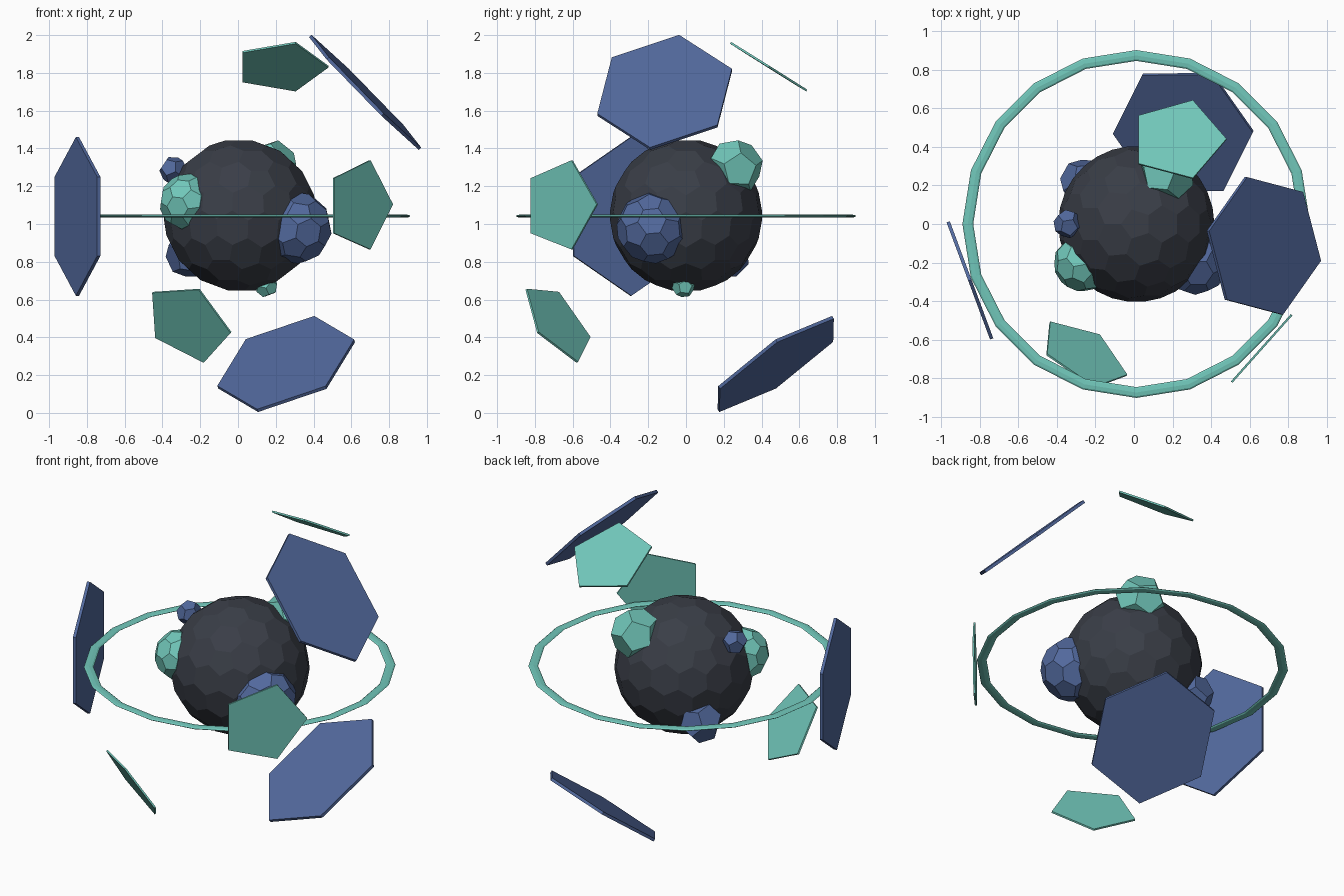
import bpy, bmesh, math
from mathutils import Vector

if "Cube" in bpy.data.objects:
    bpy.data.objects.remove(bpy.data.objects["Cube"])

CORE = Vector((0.012, 0.0, 1.045))


def material(name, rgb):
    m = bpy.data.materials.new(name)
    m.diffuse_color = (*rgb, 1)
    m.use_nodes = True
    m.node_tree.nodes["Principled BSDF"].inputs["Base Color"].default_value = m.diffuse_color
    return m


TEAL = material("teal", (0.165, 0.57, 0.49))
BLUE = material("slate_blue", (0.085, 0.142, 0.34))
DARK = material("charcoal", (0.041, 0.047, 0.062))


def add_object(name, bm, mat):
    bmesh.ops.recalc_face_normals(bm, faces=bm.faces)
    me = bpy.data.meshes.new(name)
    bm.to_mesh(me)
    bm.free()
    me.materials.append(mat)
    ob = bpy.data.objects.new(name, me)
    bpy.context.collection.objects.link(ob)
    return ob


def dual(bm):
    """One face per vertex, one vertex per face, on the unit sphere."""
    out = bmesh.new()
    bm.faces.index_update()
    pts = [out.verts.new(f.calc_center_median().normalized()) for f in bm.faces]
    for v in bm.verts:
        n = v.co.normalized()
        a = n.orthogonal().normalized()
        b = n.cross(a)
        ring = sorted(v.link_faces, key=lambda f: math.atan2(
            pts[f.index].co.dot(b), pts[f.index].co.dot(a)))
        out.faces.new([pts[f.index] for f in ring])
    bm.free()
    return out


def ball(name, center, radius, level, mat):
    """Pentagon/hexagon ball: level 0, 1, 2 gives 12, 32, 92 faces."""
    bm = bmesh.new()
    bmesh.ops.create_icosphere(bm, subdivisions=1, radius=1)
    bm = dual(bm)
    for _ in range(level):
        bmesh.ops.poke(bm, faces=bm.faces[:])
        for v in bm.verts:
            v.co.normalize()
        bm = dual(bm)
    ob = add_object(name, bm, mat)
    ob.scale = (radius,) * 3
    ob.location = center
    out = Vector(center) - CORE
    if out.length > 0.01:      # point a pentagon away from the core
        ob.rotation_mode = 'QUATERNION'
        ob.rotation_quaternion = out.to_track_quat('Z', 'Y')
    return ob


def plate(name, sides, center, u, v, thick, mat):
    """Flat polygon spanned by in-plane axes u and v (u points to a corner)."""
    c, u, v = Vector(center), Vector(u), Vector(v)
    n = u.cross(v).normalized() * (thick / 2)
    bm = bmesh.new()
    rings = []
    for s in (-1, 1):
        rings.append([bm.verts.new(c + u * math.cos(t) + v * math.sin(t) + n * s)
                      for t in (math.tau * k / sides for k in range(sides))])
        bm.faces.new(rings[-1])
    for k in range(sides):
        j = (k + 1) % sides
        bm.faces.new((rings[0][k], rings[0][j], rings[1][j], rings[1][k]))
    return add_object(name, bm, mat)


# Faceted core
ball("core", CORE, 0.405, 2, DARK)

# Growths half sunk in the core
ball("growth_right", (0.31, -0.178, 0.98), 0.19, 1, BLUE)
ball("growth_front_left", (-0.265, -0.2, 1.115), 0.152, 1, TEAL)
ball("growth_back_top", (0.17, 0.26, 1.30), 0.15, 0, TEAL)
ball("growth_back_left", (-0.255, 0.215, 0.84), 0.13, 0, BLUE)
ball("growth_left", (-0.343, 0.0, 1.285), 0.075, 0, BLUE)
ball("growth_bottom", (0.15, -0.013, 0.672), 0.062, 0, TEAL)

# Floating hexagon plates
plate("hex_plate_left", 6, (-0.85, -0.292, 1.04),
      (0, 0, 0.42), (0.130, -0.350, 0), 0.018, BLUE)
plate("hex_plate_top", 6, (0.673, -0.113, 1.697),
      (-0.29, 0.077, 0.298), (0.06, 0.367, -0.035), 0.018, BLUE)
plate("hex_plate_low", 6, (0.255, 0.475, 0.259),
      (0.151, 0.303, 0.247), (0.331, -0.171, -0.001), 0.018, BLUE)

# Floating pentagon plates
plate("pent_plate_right", 5, (0.645, -0.663, 1.10),
      (0.172, 0.193, 0.004), (0, 0, 0.248), 0.011, TEAL)
plate("pent_plate_low", 5, (-0.262, -0.678, 0.477),
      (-0.19, 0.002, 0.161), (0.121, -0.177, 0.134), 0.011, TEAL)
plate("pent_plate_top", 5, (0.227, 0.437, 1.833),
      (0.252, 0.002, 0), (0, 0.212, -0.133), 0.011, TEAL)

# Flattened orbit ring
bpy.ops.mesh.primitive_torus_add(major_segments=20, minor_segments=8,
                                 major_radius=0.873, minor_radius=0.028,
                                 location=(CORE.x, 0, 1.042))
ring = bpy.context.object
ring.name = "orbit_ring"
ring.scale.z = 0.3
ring.data.materials.append(TEAL)
